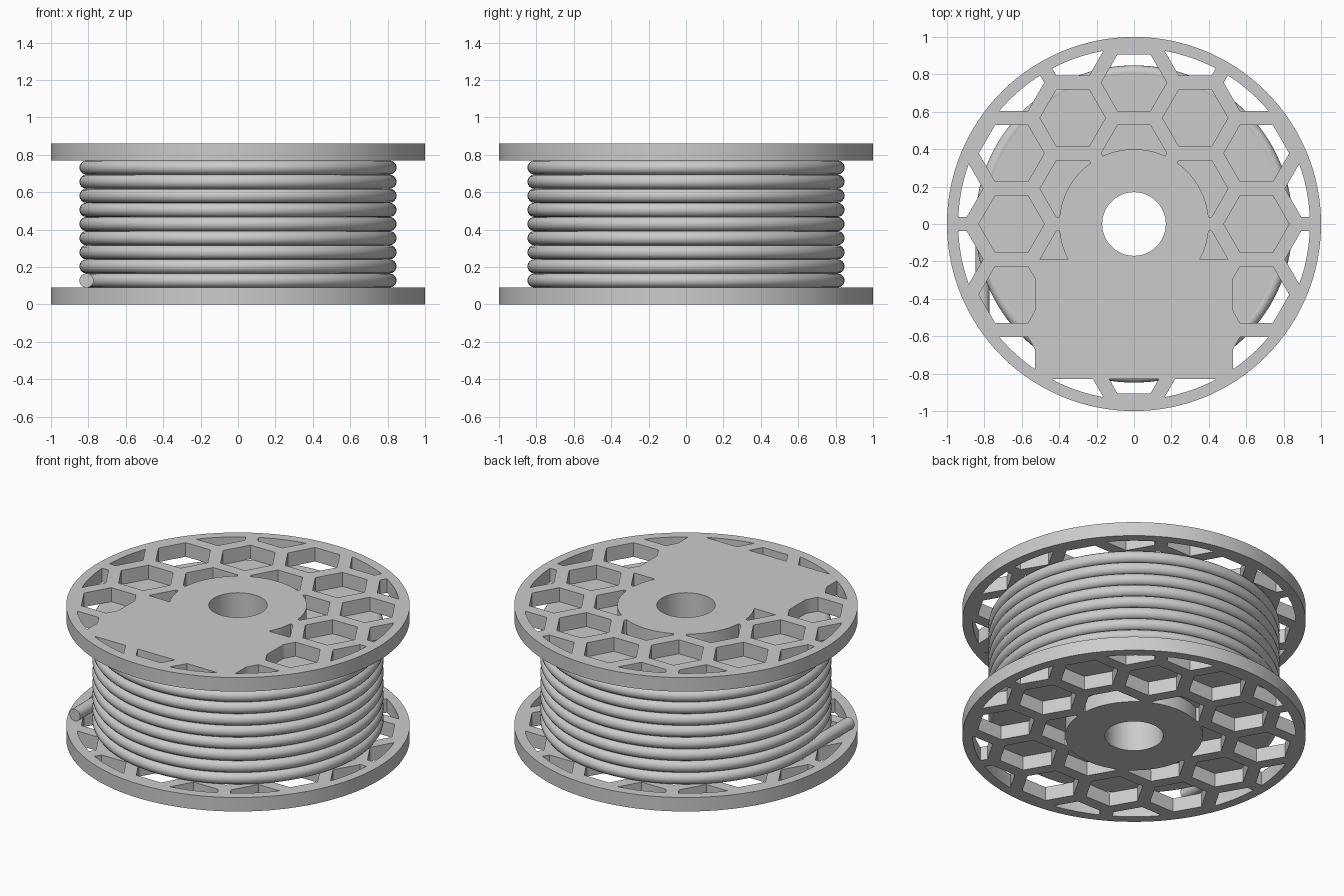
import bpy, bmesh, math

if "Cube" in bpy.data.objects:
    bpy.data.objects.remove(bpy.data.objects["Cube"])

HEX_R, PITCH = 0.175, 0.378      # honeycomb cell radius and spacing
WIRE_R, COIL_R = 0.038, 0.81
FLANGE_T, TOP = 0.09, 0.86


def make_object(name, bm):
    bmesh.ops.recalc_face_normals(bm, faces=bm.faces)
    mesh = bpy.data.meshes.new(name)
    bm.to_mesh(mesh)
    bm.free()
    ob = bpy.data.objects.new(name, mesh)
    bpy.context.collection.objects.link(ob)
    return ob


def ring(name, r_in, r_out, z0, z1, n=128):
    """Annular solid made by sweeping a rectangle around z."""
    bm = bmesh.new()
    profile = [(r_in, z0), (r_out, z0), (r_out, z1), (r_in, z1)]
    loops = []
    for i in range(n):
        a = 2 * math.pi * i / n
        loops.append([bm.verts.new((r * math.cos(a), r * math.sin(a), z)) for r, z in profile])
    for i in range(n):
        a, b = loops[i], loops[(i + 1) % n]
        for k in range(4):
            m = (k + 1) % 4
            bm.faces.new((a[k], b[k], b[m], a[m]))
    return make_object(name, bm)


def prism(bm, points, z0, z1):
    low = [bm.verts.new((x, y, z0)) for x, y in points]
    high = [bm.verts.new((x, y, z1)) for x, y in points]
    bm.faces.new(low[::-1])
    bm.faces.new(high)
    for i in range(len(points)):
        j = (i + 1) % len(points)
        bm.faces.new((low[i], low[j], high[j], high[i]))


def boolean(ob, tool, op):
    mod = ob.modifiers.new("cut", 'BOOLEAN')
    mod.object, mod.operation, mod.solver = tool, op, 'EXACT'
    bpy.context.view_layer.objects.active = ob
    bpy.ops.object.modifier_apply(modifier=mod.name)
    bpy.data.objects.remove(tool)


def smooth(ob):
    bpy.ops.object.select_all(action='DESELECT')
    ob.select_set(True)
    bpy.context.view_layer.objects.active = ob
    bpy.ops.object.shade_smooth_by_angle(angle=math.radians(35))


def flange(name, z0, solid_panel):
    z1 = z0 + FLANGE_T
    # honeycomb cells
    bm = bmesh.new()
    for col in range(-3, 4):
        for row in range(-4, 5):
            cx = col * PITCH * math.sin(math.pi / 3)
            cy = (row + (col % 2) / 2) * PITCH
            if 0.3 < math.hypot(cx, cy) < 1.09:
                prism(bm, [(cx + HEX_R * math.cos(k * math.pi / 3),
                            cy + HEX_R * math.sin(k * math.pi / 3)) for k in range(6)],
                      z0 - 0.05, z1 + 0.05)
    cells = make_object("cells_cutter", bm)
    # keep hub and rim solid
    boolean(cells, ring("web_limit", 0.40, 0.94, z0 - 0.03, z1 + 0.03), 'INTERSECT')
    # blank label panel on the front half
    if solid_panel:
        bm = bmesh.new()
        prism(bm, [(-0.528, -0.83), (0.528, -0.83), (0.528, -0.19), (-0.528, -0.19)],
              z0 - 0.1, z1 + 0.1)
        boolean(cells, make_object("panel_limit", bm), 'DIFFERENCE')
    disc = ring(name, 0.17, 1.0, z0, z1)
    boolean(disc, cells, 'DIFFERENCE')
    smooth(disc)


flange("bottom_flange", 0, False)
flange("top_flange", TOP - FLANGE_T, True)

# drum between the flanges
smooth(ring("drum_core", 0.17, 0.80, FLANGE_T, TOP - FLANGE_T))

# wound turns
step = (TOP - 2 * FLANGE_T - 2 * WIRE_R) / 8
for i in range(9):
    bpy.ops.mesh.primitive_torus_add(major_radius=COIL_R, minor_radius=WIRE_R,
                                     major_segments=128, minor_segments=16,
                                     location=(0, 0, FLANGE_T + WIRE_R + i * step))
    turn = bpy.context.object
    turn.name = f"wound_turn_{i + 1}"
    smooth(turn)

# loose end leaving the lowest turn
bpy.ops.mesh.primitive_cylinder_add(vertices=24, radius=WIRE_R, depth=0.5,
                                    location=(-COIL_R, -0.25, FLANGE_T + WIRE_R),
                                    rotation=(math.pi / 2, 0, 0))
tail = bpy.context.object
tail.name = "loose_end"
smooth(tail)
